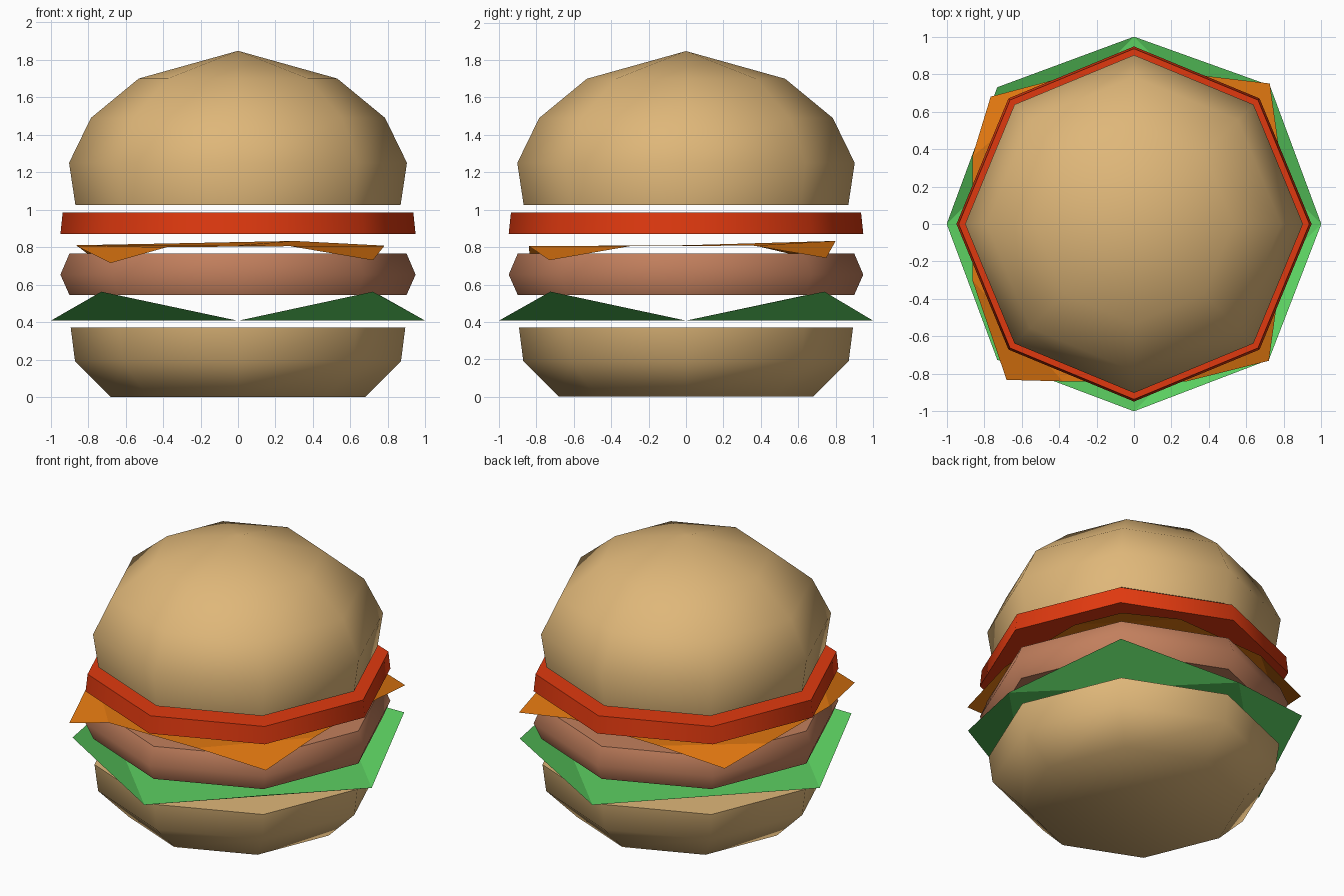
import bpy, bmesh, math

if "Cube" in bpy.data.objects:
    bpy.data.objects.remove(bpy.data.objects["Cube"])


def material(name, r, g, b):
    def lin(c):
        c /= 255
        return c / 12.92 if c <= 0.04045 else ((c + 0.055) / 1.055) ** 2.4
    m = bpy.data.materials.new(name)
    m.diffuse_color = (lin(r), lin(g), lin(b), 1)
    m.use_nodes = True
    m.node_tree.nodes["Principled BSDF"].inputs["Base Color"].default_value = m.diffuse_color
    return m


bun = material("bun tan", 223, 183, 121)
red = material("tomato red", 224, 57, 15)
orange = material("cheese orange", 224, 119, 16)
brown = material("patty brown", 194, 127, 93)
green = material("lettuce green", 92, 208, 97)


def finish(name, bm, mat):
    mesh = bpy.data.meshes.new(name)
    bm.to_mesh(mesh)
    bm.free()
    mesh.materials.append(mat)
    ob = bpy.data.objects.new(name, mesh)
    bpy.context.collection.objects.link(ob)
    return ob


def lathe(name, profile, mat, sides=8):
    """Eight-sided solid from (radius, z) rings, bottom to top; radius 0 is an apex."""
    bm = bmesh.new()
    rings = []
    for r, z in profile:
        n = sides if r > 0 else 1
        rings.append([bm.verts.new((r * math.cos(math.tau * i / sides),
                                    r * math.sin(math.tau * i / sides), z)) for i in range(n)])
    for a, b in zip(rings, rings[1:]):
        for i in range(sides):
            j = (i + 1) % sides
            if len(b) == 1:
                bm.faces.new((a[i], a[j], b[0]))
            else:
                bm.faces.new((a[i], a[j], b[j], b[i]))
    bm.faces.new(rings[0][::-1])
    if len(rings[-1]) > 1:
        bm.faces.new(rings[-1])
    ob = finish(name, bm, mat)
    bpy.ops.object.select_all(action='DESELECT')
    ob.select_set(True)
    bpy.context.view_layer.objects.active = ob
    bpy.ops.object.shade_smooth_by_angle(angle=math.radians(60))
    return ob


def folded_sheet(name, inner, corners, centre_z, mat):
    """Thin sheet: a fan over the inner outline plus one folded flap per corner.
    Each corner is (index of inner edge start, point)."""
    bm = bmesh.new()
    ring = [bm.verts.new(p) for p in inner]
    centre = bm.verts.new((0, 0, centre_z))
    n = len(ring)
    for i in range(n):
        bm.faces.new((centre, ring[i], ring[(i + 1) % n]))
    for i, p in corners:
        bm.faces.new((ring[i], bm.verts.new(p), ring[(i + 1) % n]))
    return finish(name, bm, mat)


# Buns
lathe("bottom_bun", [(0.68, 0.0), (0.87, 0.19), (0.893, 0.37)], bun)
lathe("top_bun", [(0.868, 1.025), (0.902, 1.25), (0.785, 1.49), (0.53, 1.70), (0, 1.848)], bun)

# Patty and tomato slice
lathe("patty", [(0.90, 0.545), (0.948, 0.653), (0.90, 0.765)], brown)
lathe("tomato", [(0.948, 0.87), (0.936, 0.985)], red)

# Lettuce: flat diamond with four raised flaps
folded_sheet("lettuce",
             [(1, 0, 0.407), (0, 1, 0.407), (-1, 0, 0.407), (0, -1, 0.407)],
             [(0, (0.725, 0.74, 0.562)), (1, (-0.73, 0.73, 0.562)),
              (2, (-0.73, -0.725, 0.562)), (3, (0.72, -0.725, 0.562))],
             0.407, green)

# Cheese: slightly twisted square slice with drooping corners
folded_sheet("cheese",
             [(-0.38, -0.84, 0.80), (0.28, -0.84, 0.805),
              (0.78, -0.30, 0.805), (0.78, 0.36, 0.808),
              (0.30, 0.80, 0.833), (-0.35, 0.79, 0.82),
              (-0.863, 0.36, 0.81), (-0.863, -0.30, 0.807)],
             [(1, (0.72, -0.73, 0.73)), (3, (0.725, 0.75, 0.742)),
              (5, (-0.765, 0.68, 0.735)), (7, (-0.68, -0.832, 0.715))],
             0.81, orange)
